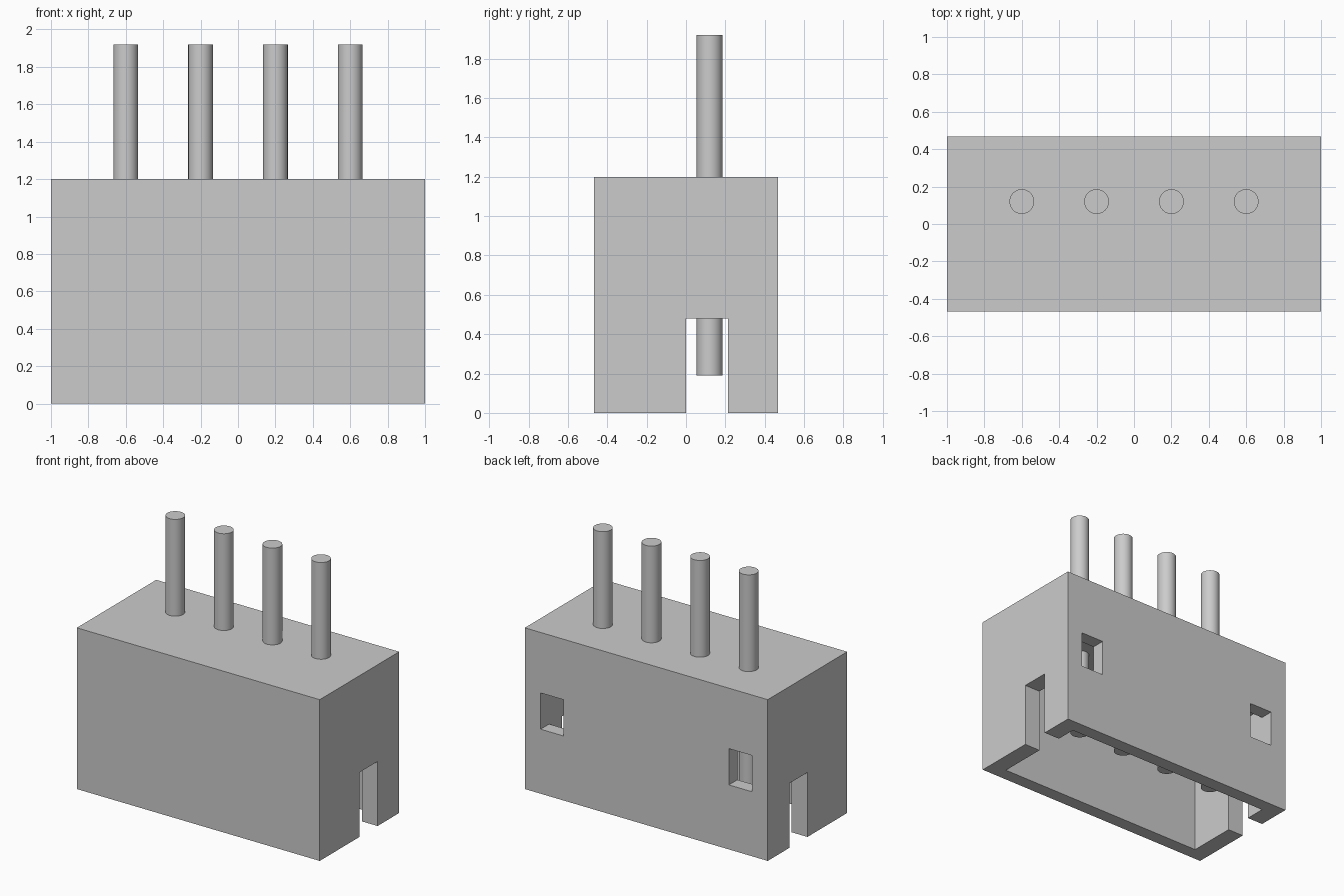
import bpy
import math

cube = bpy.data.objects.get("Cube")
if cube:
    bpy.data.objects.remove(cube, do_unlink=True)

# Single grey finish for housing and pins
grey = bpy.data.materials.new("plain grey")
grey.use_nodes = True
COLOR = (0.6, 0.6, 0.6, 1)
grey.diffuse_color = COLOR
grey.node_tree.nodes["Principled BSDF"].inputs["Base Color"].default_value = COLOR


def box(name, x, y, z):
    """Box given by its (min, max) range on each axis."""
    bpy.ops.mesh.primitive_cube_add(size=1, location=[sum(r) / 2 for r in (x, y, z)])
    ob = bpy.context.object
    ob.name = name
    ob.scale = [r[1] - r[0] for r in (x, y, z)]
    bpy.ops.object.transform_apply(location=True, rotation=False, scale=True)
    ob.data.materials.append(grey)
    return ob


def cut(target, cutter):
    """Subtract the cutter from the target and discard it."""
    cutter.hide_render = True
    mod = target.modifiers.new("cut", "BOOLEAN")
    mod.operation = "DIFFERENCE"
    mod.solver = "EXACT"
    mod.object = cutter
    bpy.context.view_layer.objects.active = target
    bpy.ops.object.modifier_apply(modifier=mod.name)
    bpy.data.objects.remove(cutter, do_unlink=True)


HALF_X, HALF_Y, HEIGHT = 1.0, 0.467, 1.2
INNER_X, INNER_Y = 0.87, 0.367
SLOT_TOP = 0.48

# Housing: a block hollowed from below
housing = box("housing", (-HALF_X, HALF_X), (-HALF_Y, HALF_Y), (0, HEIGHT))
cut(housing, box("cavity_cutter", (-INNER_X, INNER_X), (-INNER_Y, INNER_Y), (-0.1, 0.82)))

# Open slots in both end walls
cut(housing, box("slot_cutter", (-1.1, 1.1), (0, 0.213), (-0.1, SLOT_TOP)))

# Windows in the back wall, flush with the inner end walls
for x in ((-INNER_X, -0.68), (0.68, INNER_X)):
    cut(housing, box("window_cutter", x, (0.3, 0.6), (SLOT_TOP, 0.75)))

# Row of four round pins passing through the housing
PIN_BOTTOM, PIN_TOP = 0.19, 1.92
for i in range(4):
    bpy.ops.mesh.primitive_cylinder_add(
        vertices=48, radius=0.066, depth=PIN_TOP - PIN_BOTTOM,
        location=(-0.6 + 0.4 * i, 0.12, (PIN_BOTTOM + PIN_TOP) / 2))
    pin = bpy.context.object
    pin.name = f"pin_{i + 1}"
    pin.data.materials.append(grey)
    bpy.ops.object.shade_smooth_by_angle(angle=math.radians(30))
